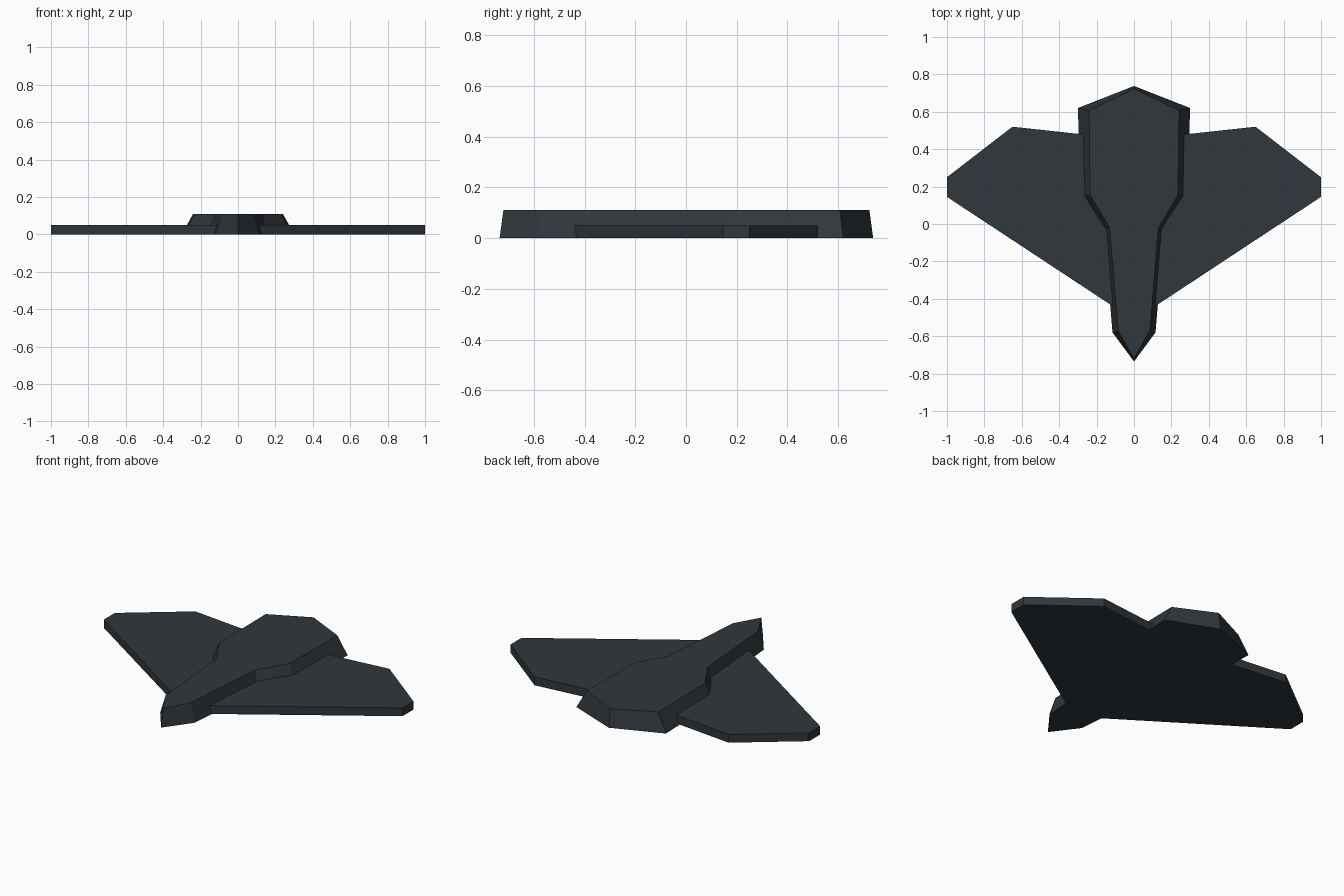
import bpy, bmesh

if "Cube" in bpy.data.objects:
    bpy.data.objects.remove(bpy.data.objects["Cube"])

mat = bpy.data.materials.new("dark_slate")
mat.diffuse_color = (0.03, 0.038, 0.046, 1)
mat.use_nodes = True
mat.node_tree.nodes["Principled BSDF"].inputs["Base Color"].default_value = mat.diffuse_color


def loft(name, lower, upper, height):
    """Solid between two outlines with matching point counts."""
    bm = bmesh.new()
    lo = [bm.verts.new((x, y, 0)) for x, y in lower]
    hi = [bm.verts.new((x, y, height)) for x, y in upper]
    n = len(lo)
    bm.faces.new(lo)
    bm.faces.new(hi)
    for i in range(n):
        j = (i + 1) % n
        bm.faces.new((lo[i], lo[j], hi[j], hi[i]))
    bmesh.ops.recalc_face_normals(bm, faces=bm.faces[:])
    mesh = bpy.data.meshes.new(name)
    bm.to_mesh(mesh)
    bm.free()
    mesh.materials.append(mat)
    obj = bpy.data.objects.new(name, mesh)
    bpy.context.collection.objects.link(obj)
    return obj


def symmetric(half):
    """Close a half outline that starts and ends on the centre line."""
    return half + [(-x, y) for x, y in reversed(half[1:-1])]


# Fuselage: sides lean inward towards the flat top
base = [(0, -0.735), (0.115, -0.58), (0.16, -0.04), (0.285, 0.145), (0.30, 0.62), (0, 0.738)]
deck = [(0, -0.72), (0.085, -0.57), (0.13, -0.02), (0.235, 0.155), (0.24, 0.607), (0, 0.723)]
loft("fuselage", symmetric(base), symmetric(deck), 0.11)

# Wings: flat plates that meet inside the fuselage
wing = [(0, -0.445), (0.105, -0.445), (1, 0.145), (1, 0.25), (0.65, 0.52), (0.28, 0.48), (0, 0.48)]
for side, sign in (("right", 1), ("left", -1)):
    outline = [(sign * x, y) for x, y in wing]
    loft(side + "_wing", outline, outline, 0.05)
